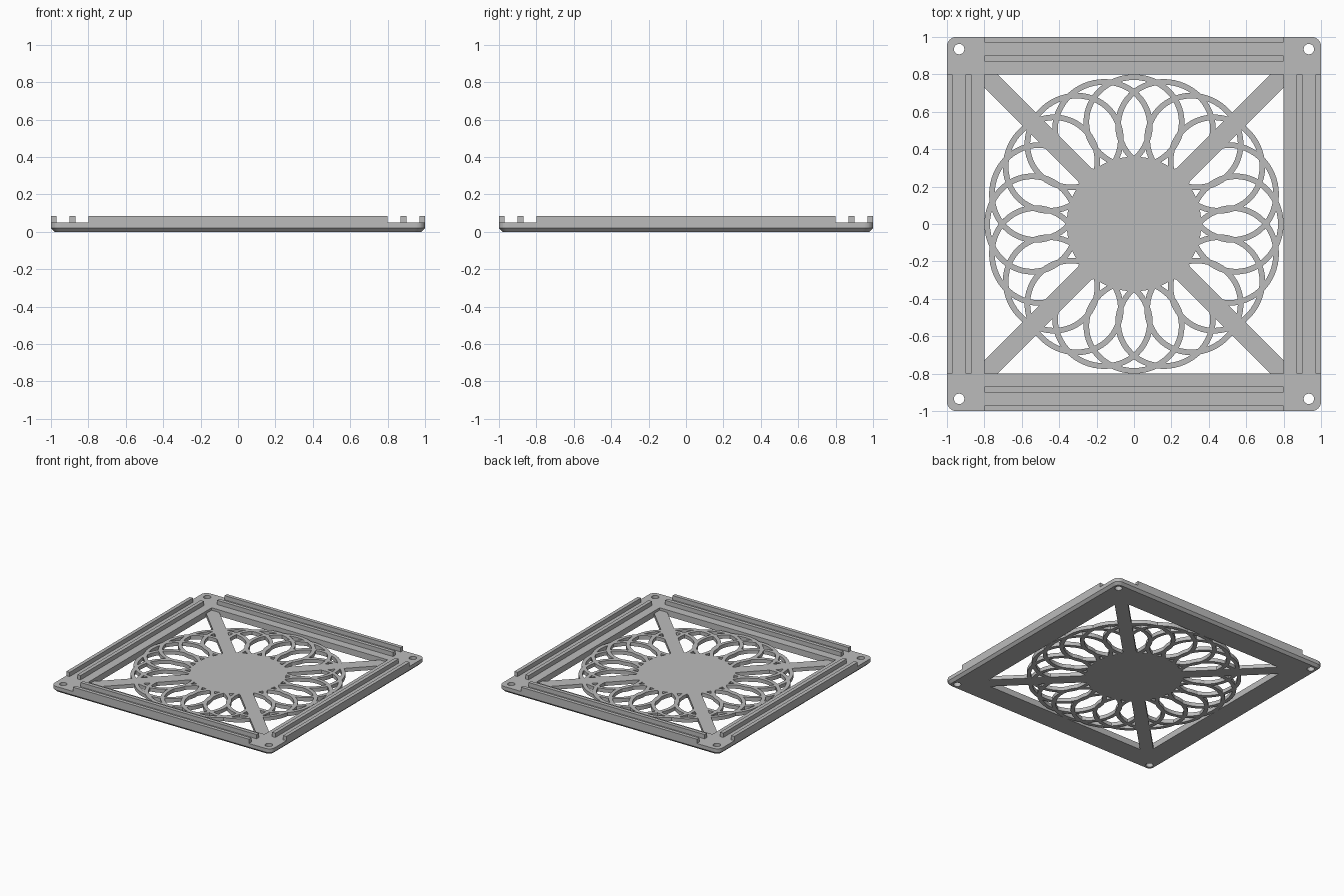
import bpy, bmesh
from math import sin, cos, pi, radians
from mathutils import Matrix, Vector

cube = bpy.data.objects.get("Cube")
if cube:
    bpy.data.objects.remove(cube, do_unlink=True)

grey = bpy.data.materials.new("plain_grey")
grey.use_nodes = True
colour = (0.5, 0.5, 0.5, 1)
grey.diffuse_color = colour
grey.node_tree.nodes["Principled BSDF"].inputs["Base Color"].default_value = colour

BASE, THIN, TOP = 0.05, 0.03, 0.085   # frame, grille and rail heights
EDGE, INNER = 1.0, 0.8                # outer and inner half widths


def ellipse(cx, cy, a, b, n=48, turn=0.0):
    spin = Matrix.Rotation(turn, 2)
    return [spin @ Vector((cx + a * cos(2 * pi * i / n), cy + b * sin(2 * pi * i / n)))
            for i in range(n)]


def rounded_square(half, radius, steps=8):
    points = []
    for corner in range(4):
        mid = radians(45 + 90 * corner)
        sx, sy = (1 if cos(mid) > 0 else -1), (1 if sin(mid) > 0 else -1)
        for i in range(steps + 1):
            t = mid - pi / 4 + pi / 2 * i / steps
            points.append(Vector((sx * (half - radius) + radius * cos(t),
                                  sy * (half - radius) + radius * sin(t))))
    return points


def square(half):
    return [Vector((x * half, y * half)) for x, y in ((1, 1), (-1, 1), (-1, -1), (1, -1))]


def add_object(name, bm):
    bmesh.ops.recalc_face_normals(bm, faces=bm.faces[:])
    mesh = bpy.data.meshes.new(name)
    bm.to_mesh(mesh)
    bm.free()
    obj = bpy.data.objects.new(name, mesh)
    bpy.context.collection.objects.link(obj)
    mesh.materials.append(grey)
    return obj


def plate(name, levels):
    """Stack outlines with holes through the levels and cap both ends."""
    bm = bmesh.new()
    stack = [[[bm.verts.new((p.x, p.y, z)) for p in loop] for loop in loops]
             for z, loops in levels]
    for low, high in zip(stack, stack[1:]):
        for a, b in zip(low, high):
            for i in range(len(a)):
                j = (i + 1) % len(a)
                bm.faces.new((a[i], a[j], b[j], b[i]))
    for loops in (stack[0], stack[-1]):
        edges = [bm.edges.get((l[i - 1], l[i])) for l in loops for i in range(len(l))]
        bmesh.ops.triangle_fill(bm, edges=edges, use_beauty=True, normal=(0, 0, 1))
    return add_object(name, bm)


def box(name, low, high, turn=0.0):
    bm = bmesh.new()
    bmesh.ops.create_cube(bm, size=1)
    low, high = Vector(low), Vector(high)
    bmesh.ops.scale(bm, vec=high - low, verts=bm.verts)
    bmesh.ops.translate(bm, vec=(low + high) / 2, verts=bm.verts)
    bmesh.ops.rotate(bm, matrix=Matrix.Rotation(turn, 3, 'Z'), verts=bm.verts)
    return add_object(name, bm)


# Square frame with chamfered underside, screw holes and open middle
openings = [square(INNER)] + [ellipse(x, y, 0.028, 0.028, 24)
                              for x in (-0.935, 0.935) for y in (-0.935, 0.935)]
outer = rounded_square(EDGE, 0.05)
under = rounded_square(EDGE - 0.02, 0.035)
plate("frame", [(0, [under] + openings), (0.02, [outer] + openings),
                (BASE, [outer] + openings)])

# Raised rails on each side and diagonal arms to each corner
for k, side in enumerate(("left", "back", "right", "front")):
    turn = k * pi / 2
    for label, start in (("outer", EDGE - 0.03), ("inner", 0.87)):
        box(f"{side}_{label}_rail", (start, -INNER, BASE - 0.01),
            (start + 0.03, INNER, TOP), turn)
    box(f"corner_arm_{k + 1}", (0.2, -0.05, 0), (1.16, 0.05, THIN), turn + pi / 4)

# Solid centre
plate("centre_disc", [(z, [ellipse(0, 0, 0.36, 0.36, 80)]) for z in (0, THIN)])

# Wreath of overlapping rings
RINGS = 20
for k in range(RINGS):
    turn = 2 * pi * k / RINGS
    loops = [ellipse(0.545, 0, 0.255 - w, 0.27 - w, 56, turn) for w in (0, 0.03)]
    plate(f"wreath_ring_{k + 1}", [(0, loops), (THIN, loops)])
